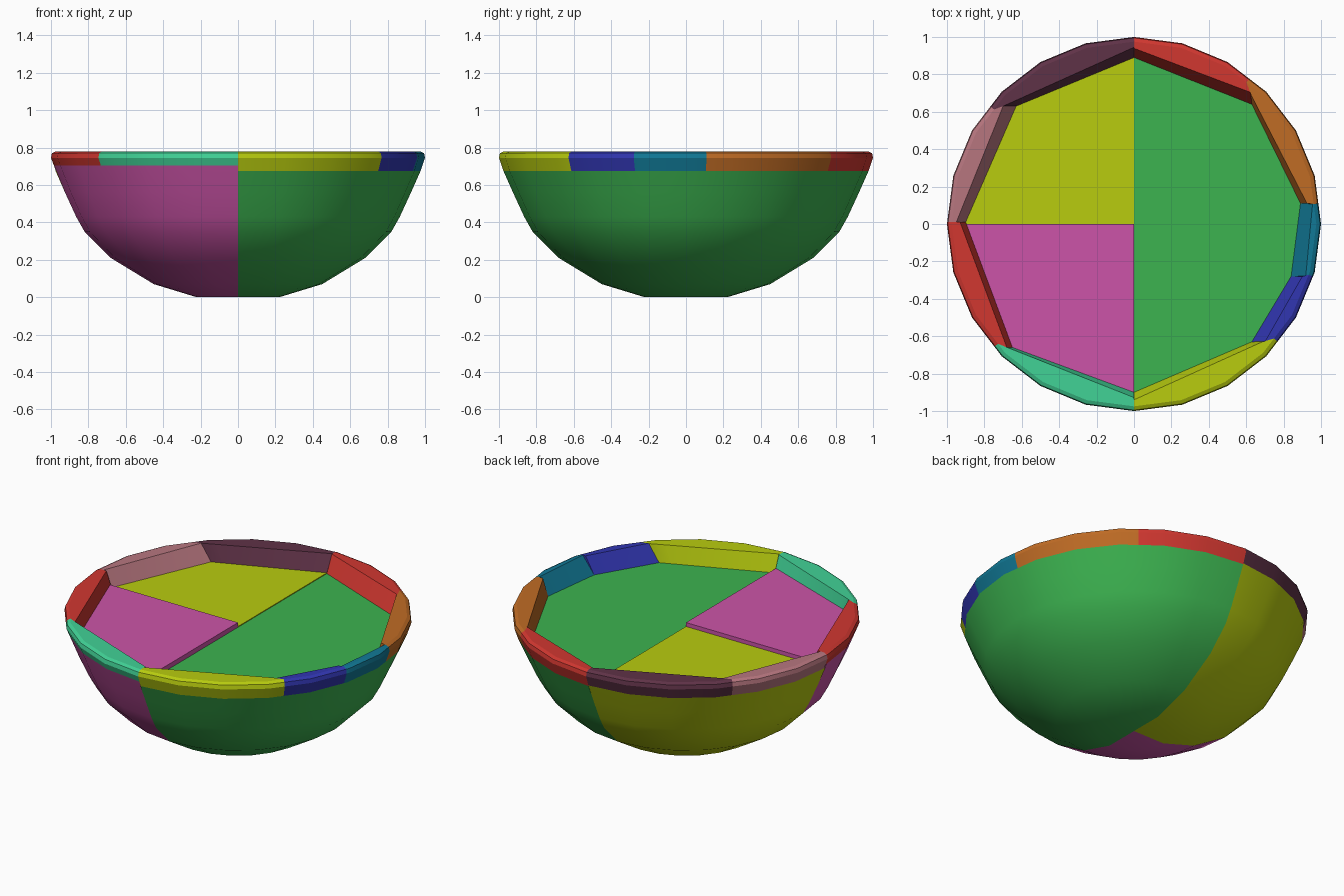
import bpy, bmesh, math
from mathutils import Vector

if "Cube" in bpy.data.objects:
    bpy.data.objects.remove(bpy.data.objects["Cube"], do_unlink=True)

SIDES = 24
STEP = 360 / SIDES
TOP = 0.78


def srgb(r, g, b):
    return [((c / 255 + 0.055) / 1.055) ** 2.4 if c > 10 else c / 255 / 12.92 for c in (r, g, b)] + [1.0]


def material(name, rgb):
    m = bpy.data.materials.new(name)
    m.use_nodes = True
    m.diffuse_color = srgb(*rgb)
    bsdf = m.node_tree.nodes["Principled BSDF"]
    bsdf.inputs["Base Color"].default_value = srgb(*rgb)
    bsdf.inputs["Roughness"].default_value = 0.6
    return m


MATS = {n: material(n, c) for n, c in {
    "green": (60, 179, 80), "pink": (204, 84, 168), "yellow": (184, 204, 15),
    "red": (209, 55, 48), "orange": (192, 108, 37), "teal": (17, 121, 150),
    "blue": (49, 54, 177), "aqua": (65, 210, 150), "rose": (183, 118, 127),
    "plum": (95, 50, 71)}.items()}


def on_ring(deg, r, z):
    """Point at an angle on a regular polygon of corner radius r."""
    off = (deg % STEP) - STEP / 2
    r *= math.cos(math.radians(STEP / 2)) / math.cos(math.radians(off))
    a = math.radians(deg)
    return Vector((r * math.cos(a), r * math.sin(a), z))


def angles(a0, a1):
    """End angles plus every polygon corner between them."""
    inner = [k * STEP for k in range(-SIDES, 2 * SIDES) if a0 + 0.5 < k * STEP < a1 - 0.5]
    return [a0] + inner + [a1]


def loft(name, sections, color):
    """Closed solid through a row of equal closed sections."""
    bm = bmesh.new()
    rings = [[bm.verts.new(p) for p in s] for s in sections]
    n = len(rings[0])
    for a, b in zip(rings, rings[1:]):
        for i in range(n):
            j = (i + 1) % n
            bm.faces.new((a[i], a[j], b[j], b[i]))
    bm.faces.new(rings[0][::-1])
    bm.faces.new(rings[-1])
    bmesh.ops.remove_doubles(bm, verts=bm.verts, dist=1e-5)
    bmesh.ops.recalc_face_normals(bm, faces=bm.faces)
    me = bpy.data.meshes.new(name)
    bm.to_mesh(me)
    bm.free()
    me.materials.append(MATS[color])
    ob = bpy.data.objects.new(name, me)
    bpy.context.collection.objects.link(ob)
    bpy.ops.object.select_all(action='DESELECT')
    ob.select_set(True)
    bpy.context.view_layer.objects.active = ob
    bpy.ops.object.shade_smooth_by_angle(angle=math.radians(25))
    return ob


# Bowl body: solid lathed wedges with flat tops
PROFILE = [(0.22, 0), (0.45, 0.07), (0.68, 0.21), (0.82, 0.35), (0.865, 0.43), (0.925, 0.56)]


def wall_radius(z):
    return 0.975 + (z - 0.67) * 0.25


def wedge(name, a0, a1, floor, color):
    sections = []
    for a in angles(a0, a1):
        pts = [on_ring(a, r, z) for r, z in PROFILE + [(wall_radius(floor), floor)]]
        sections.append([Vector((0, 0, 0))] + pts + [Vector((0, 0, floor))])
    return loft(name, sections, color)


wedge("bowl_left_half", -90, 90, 0.675, "green")
wedge("bowl_back_right_quarter", 90, 180, 0.68, "yellow")
wedge("bowl_front_right_quarter", 180, 270, 0.705, "pink")

# Rim joints: inner corner and outer corner, counter-clockwise from the back
JOINTS = [((0, 0.89), (0, 1)), ((-0.63, 0.63), (-0.77, 0.63)), ((-0.9, 0.01), (-1, 0.01)),
          ((-0.65, -0.66), (-0.75, -0.66)), ((0, -0.9), (0, -1)), ((0.63, -0.63), (0.77, -0.63)),
          ((0.84, -0.28), (0.96, -0.28)), ((0.89, 0.11), (0.99, 0.11)), ((0.63, 0.64), (0.62, 0.78))]
# Rim blocks: name, colour, bottom height, lean of the inner face
BLOCKS = [("plum", 0.68, 0.5), ("rose", 0.68, 0.5), ("red", 0.705, 0.3), ("aqua", 0.705, 0.28),
          ("yellow", 0.675, 0.4), ("blue", 0.675, 0.5), ("teal", 0.675, 0.65),
          ("orange", 0.675, 0.35), ("red", 0.675, 0.45)]

for i, (color, floor, lean) in enumerate(BLOCKS):
    (in0, out0), (in1, out1) = JOINTS[i], JOINTS[(i + 1) % len(JOINTS)]
    in0, out0, in1, out1 = (Vector(p) for p in (in0, out0, in1, out1))
    a0 = math.degrees(math.atan2(out0.y, out0.x)) % 360
    a1 = math.degrees(math.atan2(out1.y, out1.x)) % 360
    if a1 < a0:
        a1 += 360
    sections = []
    for a in angles(a0, a1):
        t = (a - a0) / (a1 - a0)
        low = in0.lerp(in1, t)
        high = in0.lerp(out0, lean).lerp(in1.lerp(out1, lean), t)
        sections.append([Vector((low.x, low.y, floor)), Vector((high.x, high.y, TOP)),
                         on_ring(a, 0.975, TOP), on_ring(a, 0.995, 0.77), on_ring(a, 1.0, 0.745),
                         on_ring(a, wall_radius(floor), floor)])
    loft(f"rim_block_{i + 1}_{color}", sections, color)
